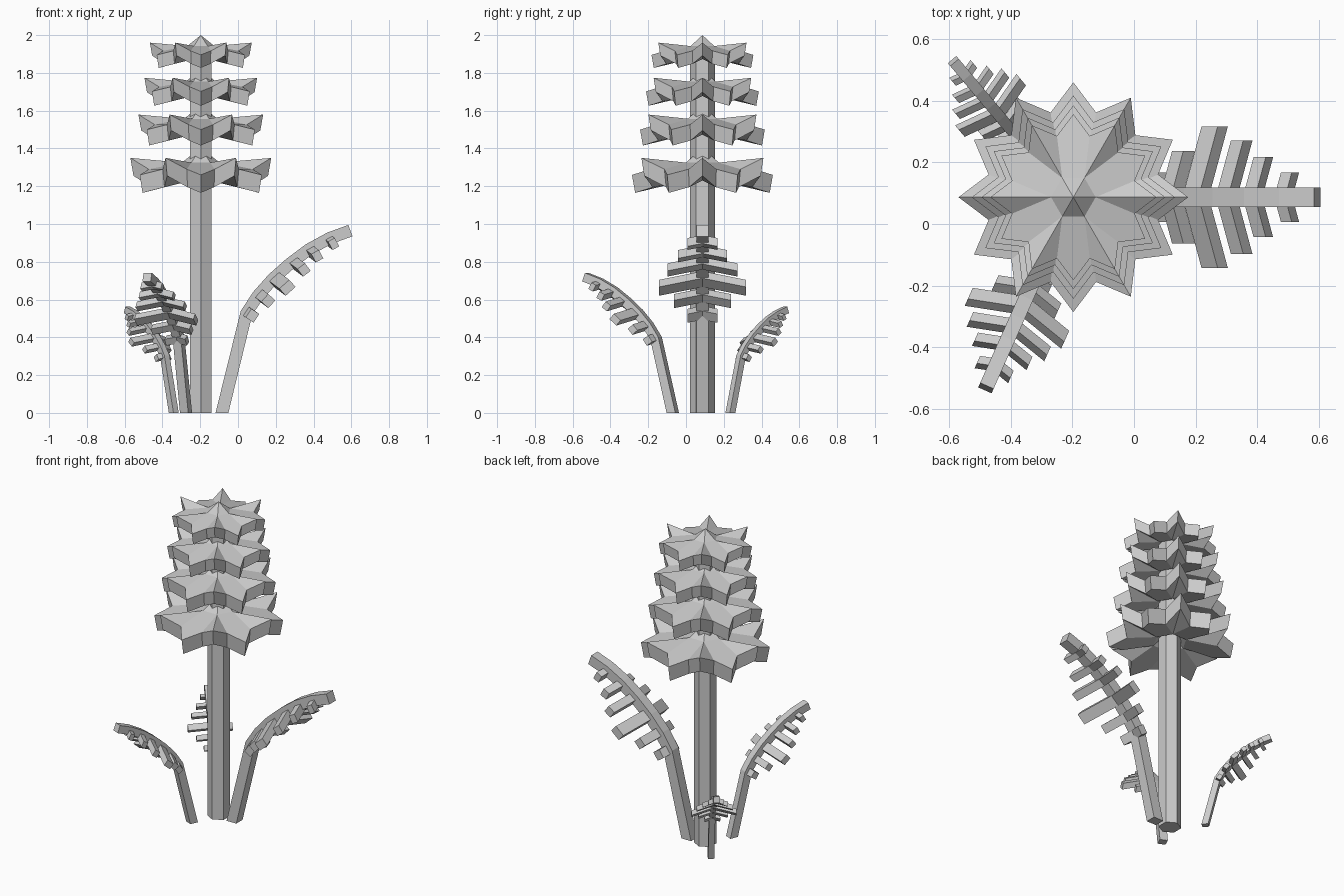
import bpy, bmesh, math
from mathutils import Vector, Matrix

cube = bpy.data.objects.get("Cube")
if cube:
    bpy.data.objects.remove(cube, do_unlink=True)

grey = bpy.data.materials.new("pale_grey")
grey.use_nodes = True
grey.diffuse_color = (0.6, 0.6, 0.6, 1)
grey.node_tree.nodes["Principled BSDF"].inputs["Base Color"].default_value = (0.6, 0.6, 0.6, 1)

CX, CY = -0.197, 0.087


def finish(name, bm, matrix):
    bmesh.ops.recalc_face_normals(bm, faces=bm.faces)
    mesh = bpy.data.meshes.new(name)
    bm.to_mesh(mesh)
    bm.free()
    mesh.materials.append(grey)
    obj = bpy.data.objects.new(name, mesh)
    obj.matrix_world = matrix
    bpy.context.collection.objects.link(obj)
    return obj


def polar(radius, degrees, z):
    a = math.radians(degrees)
    return Vector((radius * math.cos(a), radius * math.sin(a), z))


# Six-sided stem
bm = bmesh.new()
rings = [[bm.verts.new(polar(0.066, 30 + 60 * i, z)) for i in range(6)] for z in (0, 1.93)]
for i in range(6):
    j = (i + 1) % 6
    bm.faces.new((rings[0][i], rings[0][j], rings[1][j], rings[1][i]))
for ring in rings:
    bm.faces.new(ring)
finish("stem", bm, Matrix.Translation((CX, CY, 0)))


def star_skin(bm, offset, shrink):
    """Folded star surface; returns its rim of tips and valleys."""
    centre = bm.verts.new((0, 0, 0.235 - offset))
    hub = [bm.verts.new(polar(0.1, 60 * i, 0.155 - offset)) for i in range(6)]
    rim = []
    for i in range(12):
        tip_z = 0.18 if i % 2 == 0 else 0.09
        rim.append(bm.verts.new(polar(0.373 * shrink, 30 * i, tip_z - offset)))
        rim.append(bm.verts.new(polar(0.285 * shrink, 30 * i + 15, 0.12 - offset)))
    for i in range(6):
        a, b, k = hub[i], hub[(i + 1) % 6], 4 * i
        bm.faces.new((centre, a, b))
        # raised arm, creased along its middle
        bm.faces.new((a, rim[k - 1], rim[k]))
        bm.faces.new((a, rim[k], rim[k + 1]))
        # drooping arm
        bm.faces.new((a, rim[k + 1], rim[k + 2], rim[k + 3], b))
    return rim


# Four tiers of twelve-pointed flowers, smaller towards the top
for n, (base, scale) in enumerate(((1.17, 1.0), (1.42, 0.885), (1.63, 0.8), (1.83, 0.723))):
    bm = bmesh.new()
    top = star_skin(bm, 0, 1)
    low = star_skin(bm, 0.095, 0.955)
    for i in range(24):
        bm.faces.new((top[i - 1], top[i], low[i], low[i - 1]))
    finish(f"flower_tier_{n + 1}", bm, Matrix.Translation((CX, CY, base)) @ Matrix.Scale(scale, 4))


def bar(bm, start, end, along, width, depth):
    """Rectangular bar from start to end, its section set by the rib direction."""
    side = along.normalized() * width / 2
    up = Vector((0, -1, 0)).cross(along).normalized() * depth / 2
    if up.z < 0:
        up.negate()
    ends = [[bm.verts.new(p + u + s) for u, s in ((up, side), (up, -side), (-up, -side), (-up, side))]
            for p in (start, end)]
    for i in range(4):
        bm.faces.new((ends[0][i - 1], ends[0][i], ends[1][i], ends[1][i - 1]))
    for quad in ends:
        bm.faces.new(quad)


PATH = [(0, 0), (0.13, 0.53), (0.19, 0.62), (0.27, 0.71), (0.36, 0.79),
        (0.46, 0.865), (0.57, 0.925), (0.68, 0.965)]
# rib position, half span, thickness
LEAFLETS = [(0.14, 0.08, 0.055), (0.205, 0.15, 0.055), (0.285, 0.23, 0.07),
            (0.385, 0.185, 0.05), (0.47, 0.13, 0.045), (0.57, 0.08, 0.04)]


def rib_point(x):
    for (x0, z0), (x1, z1) in zip(PATH, PATH[1:]):
        if x <= x1:
            z = z0 + (z1 - z0) * (x - x0) / (x1 - x0)
            return Vector((x, 0, z)), Vector((x1 - x0, 0, z1 - z0))


def frond(name, x, y, heading, scale):
    bm = bmesh.new()
    points = [Vector((px, 0, pz)) for px, pz in PATH]
    previous = None
    # curved square rib
    for i, p in enumerate(points):
        ahead = points[min(i + 1, len(points) - 1)] - points[max(i - 1, 0)]
        normal = Vector((-ahead.z, 0, ahead.x)).normalized() * 0.032
        if i == 0:
            normal = Vector((-0.034, 0, 0))
        half = Vector((0, 0.032, 0))
        ring = [bm.verts.new(p + v) for v in (normal + half, normal - half, -normal - half, -normal + half)]
        if previous:
            for k in range(4):
                bm.faces.new((previous[k - 1], previous[k], ring[k], ring[k - 1]))
        else:
            bm.faces.new(ring)
        previous = ring
    bm.faces.new(previous)
    # paired leaflets, swept forward and drooping
    for pos, span, thick in LEAFLETS:
        root, along = rib_point(pos)
        root = root - Vector((0, 0, 0.015))
        for s in (-1, 1):
            tip = root + Vector((span * 0.27, s * span, -span * 0.2))
            bar(bm, root, tip, along, thick, 0.05)
    finish(name, bm, Matrix.Translation((x, y, 0)) @ Matrix.Rotation(math.radians(heading), 4, "Z")
           @ Matrix.Scale(scale, 4))


frond("large_frond", -0.085, CY, 0, 1.0)
frond("middle_frond", -0.275, -0.07, 246, 0.745)
frond("small_frond", -0.34, 0.235, 130, 0.565)
